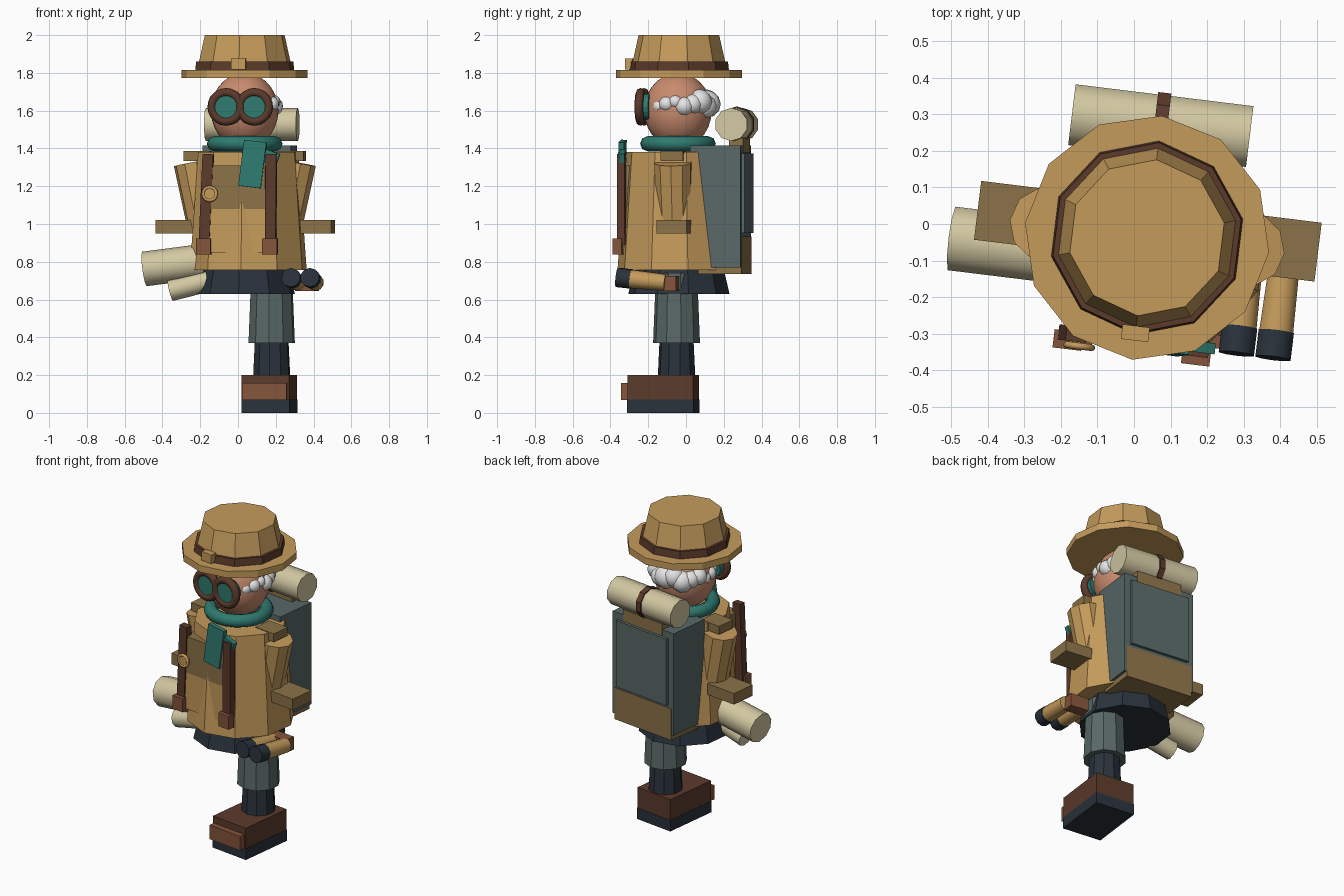
import bpy, bmesh, math
from mathutils import Matrix, Vector, Euler

if "Cube" in bpy.data.objects:
    bpy.data.objects.remove(bpy.data.objects["Cube"])

TURN = Matrix.Rotation(math.radians(-7), 4, 'Z')   # whole figure turned slightly
CX, CY = 0.04, -0.033                              # body axis


def material(name, *rgb):
    m = bpy.data.materials.new(name)
    m.use_nodes = True
    m.diffuse_color = (*rgb, 1)
    m.node_tree.nodes["Principled BSDF"].inputs["Base Color"].default_value = (*rgb, 1)
    return m


tan = material("tan cloth", .56, .33, .105)
khaki = material("dark khaki", .26, .17, .065)
cream = material("cream canvas", .65, .58, .36)
leather = material("dark leather", .105, .042, .024)
chestnut = material("light leather", .23, .09, .045)
teal = material("teal", .028, .195, .16)
navy = material("navy", .023, .032, .045)
slate = material("slate", .10, .14, .135)
skin = material("skin", .58, .26, .155)
white = material("white hair", .78, .78, .78)


def add(name, bm, mat, matrix, smooth=None):
    mesh = bpy.data.meshes.new(name)
    bm.to_mesh(mesh)
    bm.free()
    ob = bpy.data.objects.new(name, mesh)
    bpy.context.collection.objects.link(ob)
    mesh.materials.append(mat)
    ob.matrix_world = TURN @ matrix
    if smooth:
        bpy.ops.object.select_all(action='DESELECT')
        bpy.context.view_layer.objects.active = ob
        ob.select_set(True)
        bpy.ops.object.shade_smooth_by_angle(angle=math.radians(smooth))
    return ob


def box(name, mat, loc, size, tilt=(0, 0, 0)):
    bm = bmesh.new()
    bmesh.ops.create_cube(bm, size=1, matrix=Matrix.Diagonal((*size, 1)))
    rot = Euler([math.radians(a) for a in tilt]).to_matrix().to_4x4()
    return add(name, bm, mat, Matrix.Translation(loc) @ rot)


def rod(name, mat, start, end, r1, r2, sides=10, smooth=None):
    a, b = Vector(start), Vector(end)
    bm = bmesh.new()
    bmesh.ops.create_cone(bm, cap_ends=True, segments=sides, radius1=r1, radius2=r2,
                          depth=(b - a).length)
    d = (b - a).normalized()
    rot = Matrix() if d.z > .999 else d.to_track_quat('Z', 'Y').to_matrix().to_4x4()
    return add(name, bm, mat, Matrix.Translation((a + b) / 2) @ rot, smooth)


def drum(name, mat, x, y, z0, z1, r0, r1, sides=10):
    return rod(name, mat, (x, y, z0), (x, y, z1), r0, r1, sides)


def ring(name, mat, loc, major, minor, facing_front=False):
    bm = bmesh.new()
    bmesh.ops.create_circle(bm, segments=8, radius=minor,
                            matrix=Matrix.Translation((major, 0, 0)) @ Matrix.Rotation(math.pi / 2, 4, 'X'))
    bmesh.ops.spin(bm, geom=bm.edges[:] + bm.verts[:], axis=(0, 0, 1), cent=(0, 0, 0),
                   angle=math.tau, steps=20, use_merge=True)
    bmesh.ops.remove_doubles(bm, verts=bm.verts[:], dist=1e-4)
    bmesh.ops.recalc_face_normals(bm, faces=bm.faces[:])
    rot = Matrix.Rotation(math.pi / 2, 4, 'X') if facing_front else Matrix()
    return add(name, bm, mat, Matrix.Translation(loc) @ rot, 60)


# Boot and single leg
box("boot_sole", navy, (.18, -.099, .035), (.257, .354, .07))
box("boot", leather, (.18, -.099, .135), (.253, .35, .13))
box("boot_toe", chestnut, (.178, -.275, .112), (.235, .07, .09))
drum("shin", navy, .183, -.028, .19, .4, .1, .09, 10)
drum("trouser_leg", slate, .183, -.028, .37, .74, .125, .11, 10)

# Coat
drum("hip_skirt", navy, CX, CY, .63, .78, .27, .235)
drum("coat", tan, .06, -.043, .757, 1.382, .315, .27)
box("chest_panel", khaki, (CX - .005, -.291, 1.195), (.3, .08, .23))
box("lower_panel", tan, (CX - .005, -.291, .965), (.3, .08, .23))

# Straps with buckles
for side, x, lean in (("right", -.13, 2.5), ("left", .215, .5)):
    box(side + "_strap", leather, (x, -.318, 1.13), (.057, .042, .48), (0, lean, 0))
    box(side + "_strap_buckle", chestnut, (x - .009 * lean / 2, -.337, .88), (.078, .05, .085))
rod("badge", tan, (-.108, -.33, 1.16), (-.108, -.355, 1.16), .034, .034, 12)
ring("badge_rim", tan, (-.108, -.35, 1.16), .035, .009, True)

# Arms, shoulder tabs and cuffs
for side, s in (("right", -1), ("left", 1)):
    rod(side + "_arm", tan, (CX + s * .215, -.03, .99), (CX + s * .278, -.03, 1.325), .092, .102, 10)
    box(side + "_shoulder_tab", khaki, (CX + s * .25, -.033, 1.36), (.14, .12, .052))
    box(side + "_cuff", khaki, (CX + s * .367, -.015, .985), (.204, .162, .07))

# Scarf
ring("scarf", teal, (CX, CY - .005, 1.425), .162, .04)
box("scarf_tail", teal, (.118, -.326, 1.317), (.12, .03, .245), (-2, 7, 0))
box("scarf_end", teal, (.215, -.312, 1.35), (.075, .03, .07), (0, 20, 0))

# Head
bm = bmesh.new()
bmesh.ops.create_uvsphere(bm, u_segments=20, v_segments=14, radius=1,
                          matrix=Matrix.Diagonal((.18, .18, .2, 1)))
add("head", bm, skin, Matrix.Translation((CX, CY - .005, 1.6)), 60)

# Hair: clumps wrapped around the back of the head
bm = bmesh.new()
for i in range(15):
    a = math.radians(-36 + i * 18)
    back = max(0, math.sin(a))
    size = .034 + .03 * back + .006 * (i % 2)
    at = Vector((math.cos(a) * .155, math.sin(a) * .15, .035 + .012 * (i % 3 - 1)))
    bmesh.ops.create_icosphere(bm, subdivisions=2, radius=size * 1.05,
                               matrix=Matrix.Translation(at))
add("hair", bm, white, Matrix.Translation((CX, CY, 1.6)), 60)

# Goggles
for side, s in (("right", -1), ("left", 1)):
    x = CX + s * .075
    ring(side + "_goggle_rim", leather, (x, -.228, 1.62), .077, .023, True)
    rod(side + "_goggle_lens", teal, (x, -.18, 1.62), (x, -.24, 1.62), .068, .068, 16)

# Hat
drum("hat_brim", tan, CX, CY, 1.773, 1.815, .336, .336, 12)
drum("hat_crown", tan, CX, CY, 1.8, 2, .26, .215)
drum("hat_band", leather, CX, CY, 1.813, 1.86, .267, .262)
box("hat_buckle", tan, (CX, -.296, 1.847), (.075, .04, .056))

# Backpack
box("pack", slate, (CX, .19, 1.092), (.47, .268, .645))
box("pack_panel", slate, (CX, .328, 1.163), (.39, .028, .42))
box("pack_lower_pouch", khaki, (CX, .212, .835), (.44, .23, .2))
box("pack_lid", khaki, (CX, .29, 1.415), (.3, .076, .075))
rod("bedroll", cream, (CX - .245, .276, 1.527), (CX + .245, .276, 1.527), .088, .088, 10, 40)
rod("bedroll_strap", leather, (CX - .018, .276, 1.527), (CX + .018, .276, 1.527), .095, .095, 10)

# Rolled maps on the right hip
rod("large_roll", cream, (-.487, -.1, .762), (-.17, -.1, .803), .092, .092, 10, 40)
rod("small_roll", cream, (-.345, -.13, .648), (-.1, -.13, .71), .057, .057, 10, 40)

# Binoculars on the left hip
for side, x in (("right", .321), ("left", .422)):
    rod(side + "_barrel", tan, (x, -.25, .71), (x, -.06, .69), .049, .044, 10, 40)
    rod(side + "_barrel_end", navy, (x, -.318, .717), (x, -.245, .709), .051, .051, 10, 40)
box("binocular_bridge", chestnut, (.372, -.035, .685), (.12, .07, .08))
box("binocular_strap", leather, (.31, -.18, .785), (.015, .02, .06))
